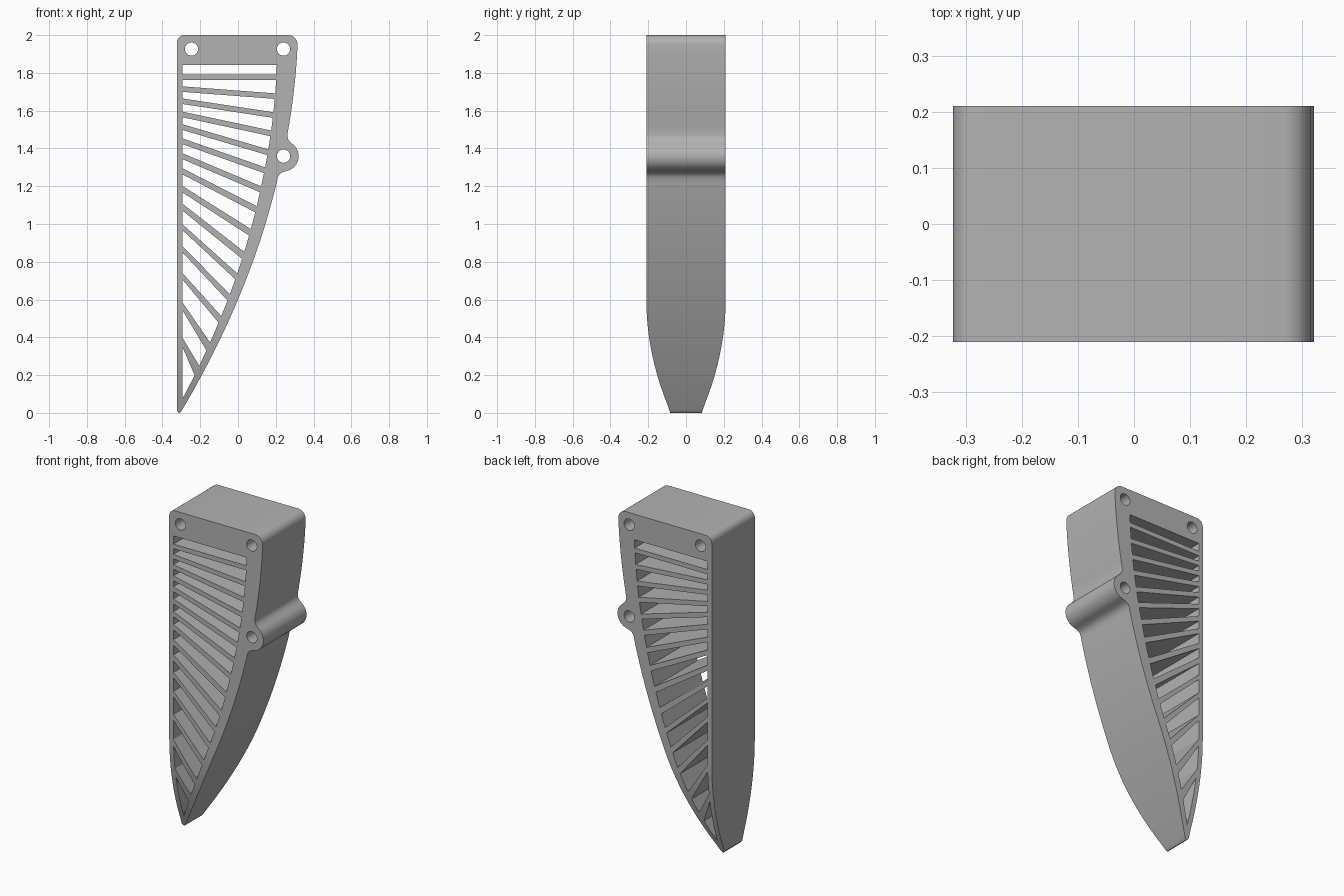
import bpy, bmesh, math

cube = bpy.data.objects.get("Cube")
if cube:
    bpy.data.objects.remove(cube, do_unlink=True)

LEFT, SLOT_LEFT, DEPTH = -0.323, -0.294, 0.21
LUG = (0.241, 1.359)

grey = bpy.data.materials.new("plain grey")
grey.use_nodes = True
grey.diffuse_color = (0.45, 0.45, 0.45, 1)
grey.node_tree.nodes["Principled BSDF"].inputs["Base Color"].default_value = grey.diffuse_color


def prisms(name, outlines, half, axis="Y"):
    """One object holding a closed prism for each 2D outline."""
    bm = bmesh.new()
    for pts in outlines:
        if axis == "Y":
            rings = [[bm.verts.new((a, s * half, z)) for a, z in pts] for s in (-1, 1)]
        else:
            rings = [[bm.verts.new((s * half, a, z)) for a, z in pts] for s in (-1, 1)]
        for ring in rings:
            bm.faces.new(ring)
        for i in range(len(pts)):
            j = (i + 1) % len(pts)
            bm.faces.new((rings[0][i], rings[0][j], rings[1][j], rings[1][i]))
    bmesh.ops.recalc_face_normals(bm, faces=bm.faces)
    mesh = bpy.data.meshes.new(name)
    bm.to_mesh(mesh)
    bm.free()
    mesh.materials.append(grey)
    obj = bpy.data.objects.new(name, mesh)
    bpy.context.collection.objects.link(obj)
    return obj


def arc(cx, cz, r, start, end, n):
    angles = [math.radians(start + (end - start) * i / n) for i in range(n + 1)]
    return [(cx + r * math.cos(a), cz + r * math.sin(a)) for a in angles]


def outer_x(z):
    return -0.305 + 0.5955 * z - 0.1453 * z * z + 0.016 * max(0, z - 1.2)


def inner_x(z):
    return outer_x(z) - 0.03 - 0.04 * z


def steps(a, b, n):
    return [a + (b - a) * i / n for i in range(n + 1)]


# Blade outline: rounded top, curved edge with a lug, narrow tip
outline = arc(LEFT + 0.04, 1.96, 0.04, 180, 90, 6)
outline += arc(0.265, 1.95, 0.05, 90, 0, 8)
outline += [(outer_x(z), z) for z in steps(1.9, 1.47, 8)]
outline += [(0.265, 1.45), (0.275, 1.436)]
outline += arc(*LUG, 0.08, 52, -75, 16)
outline += [(0.238, 1.275), (0.222, 1.265), (0.211, 1.248)]
outline += [(outer_x(z), z) for z in steps(1.22, 0.02, 24)]
outline += [(-0.303, 0.004), (-0.309, 0), (-0.316, 0.002), (LEFT, 0.012)]
body = prisms("ribbed_blade", [outline], DEPTH)

# Ribs as (height at the straight edge, height at the curved edge)
ribs = [(1.777, 1.777), (1.714, 1.677), (1.65, 1.577), (1.58, 1.48), (1.513, 1.38),
        (1.438, 1.285), (1.359, 1.184), (1.279, 1.078), (1.184, 0.956), (1.089, 0.834),
        (0.983, 0.723), (0.866, 0.612), (0.723, 0.495), (0.564, 0.352), (0.373, 0.225)]

# Slots are the gaps between neighbouring ribs
slots = []
top = (1.842, 1.842)
for i, (zl, zr) in enumerate(ribs):
    slope = (zl - zr) / (inner_x(zr) - SLOT_LEFT)
    h = (0.0145 if i < 10 else 0.0115) * math.hypot(1, slope)
    edge = [(inner_x(z), z) for z in steps(top[1], zr + h, 2)]
    slots.append([(SLOT_LEFT, top[0])] + edge + [(SLOT_LEFT, zl + h)])
    top = (zl - h, zr - h)
edge = [(inner_x(z), z) for z in steps(top[1], 0.078, 3)]
slots.append([(SLOT_LEFT, top[0])] + edge)

# Bolt holes
holes = [arc(x, z, 0.035, 0, 345, 23) for x, z in ((-0.246, 1.926), (0.241, 1.926), LUG)]
cutter = prisms("slot_and_hole_cutter", slots + holes, 0.4)

# Side profile that narrows towards the tip
side = [(DEPTH - 0.13 * (1 - z / 0.6) ** 2, z) for z in steps(0, 0.6, 12)]
side[0] = (side[0][0], -0.01)
side.append((DEPTH + 0.01, 0.62))
side.append((DEPTH + 0.01, 2.1))
taper = prisms("taper_cutter", [side + [(-y, z) for y, z in reversed(side)]], 0.6, "X")

bpy.ops.object.select_all(action="DESELECT")
bpy.context.view_layer.objects.active = body
body.select_set(True)
for tool, operation in ((cutter, "DIFFERENCE"), (taper, "INTERSECT")):
    mod = body.modifiers.new(operation.lower(), "BOOLEAN")
    mod.operation = operation
    mod.solver = "EXACT"
    mod.object = tool
    bpy.ops.object.modifier_apply(modifier=mod.name)
    bpy.data.objects.remove(tool, do_unlink=True)

bpy.ops.object.shade_smooth_by_angle(angle=math.radians(30))
